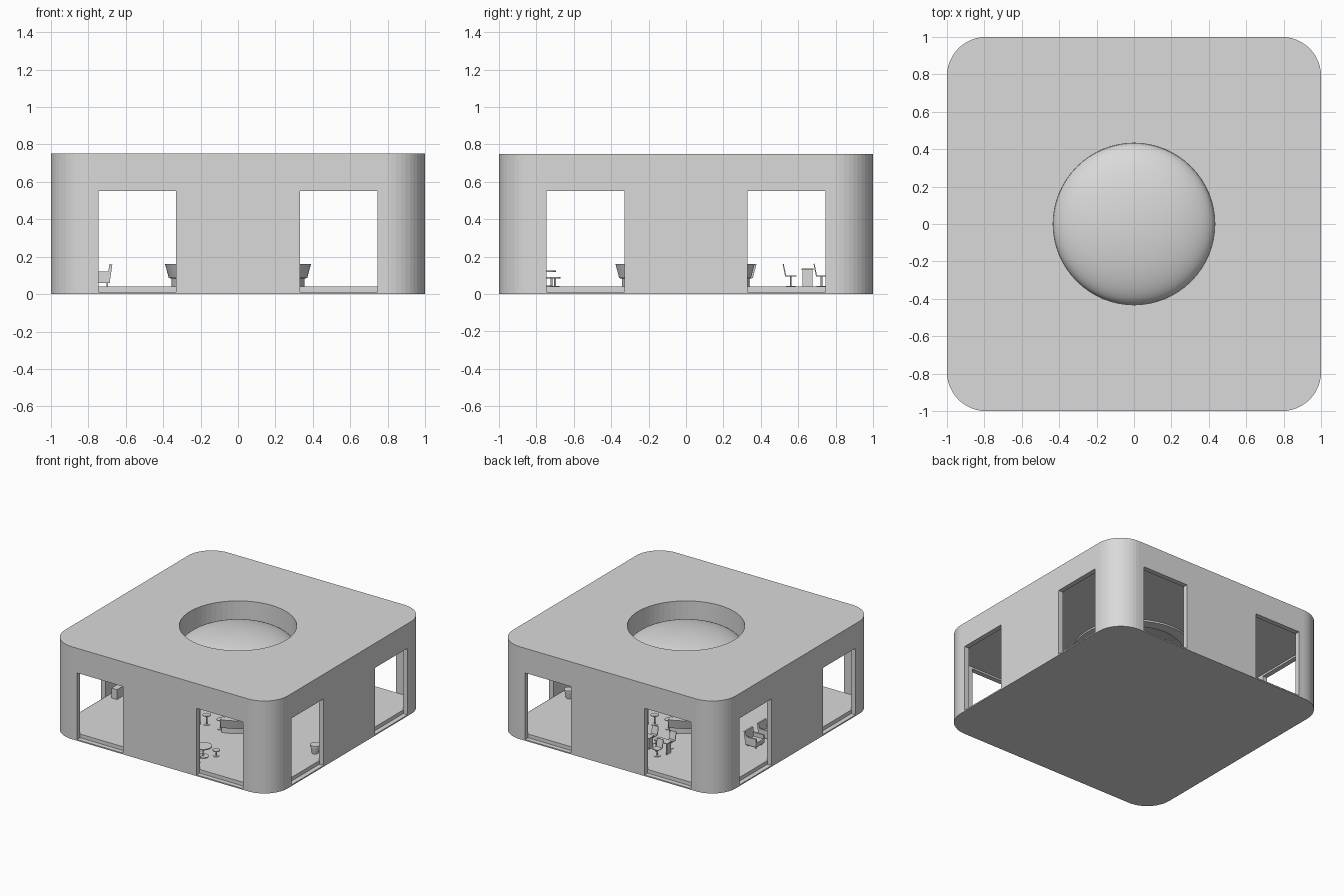
import bpy, bmesh, math
from mathutils import Matrix, Vector

if "Cube" in bpy.data.objects:
    bpy.data.objects.remove(bpy.data.objects["Cube"])

grey = bpy.data.materials.new("light_grey")
grey.diffuse_color = (0.7, 0.7, 0.7, 1)
grey.use_nodes = True
grey.node_tree.nodes["Principled BSDF"].inputs["Base Color"].default_value = grey.diffuse_color


def finish(name, bm, smooth=False):
    bmesh.ops.recalc_face_normals(bm, faces=bm.faces[:])
    me = bpy.data.meshes.new(name)
    bm.to_mesh(me)
    bm.free()
    me.materials.append(grey)
    ob = bpy.data.objects.new(name, me)
    bpy.context.collection.objects.link(ob)
    for p in me.polygons:
        p.use_smooth = smooth
    return ob


def rounded_slab(name, half, radius, z0, z1, seg=12):
    bm = bmesh.new()
    pts = []
    c = half - radius
    for i, (sx, sy) in enumerate([(1, 1), (-1, 1), (-1, -1), (1, -1)]):
        for k in range(seg + 1):
            a = math.pi / 2 * (i + k / seg)
            pts.append((sx * c + radius * math.cos(a), sy * c + radius * math.sin(a), z0))
    f = bm.faces.new([bm.verts.new(p) for p in pts])
    top = bmesh.ops.extrude_face_region(bm, geom=[f])["geom"]
    bmesh.ops.translate(bm, vec=(0, 0, z1 - z0), verts=[v for v in top if isinstance(v, bmesh.types.BMVert)])
    return finish(name, bm)


def add_box(bm, centre, size, tilt=0):
    m = Matrix.Translation(centre) @ Matrix.Rotation(tilt, 4, 'Y') @ Matrix.Diagonal((*size, 1))
    bmesh.ops.create_cube(bm, size=1, matrix=m)


def add_cyl(bm, x, y, z0, z1, r0, r1=None, seg=24):
    bmesh.ops.create_cone(bm, cap_ends=True, segments=seg, radius1=r0, radius2=r0 if r1 is None else r1,
                          depth=z1 - z0, matrix=Matrix.Translation((x, y, (z0 + z1) / 2)))


def cut(ob, cutter):
    mod = ob.modifiers.new("cut", 'BOOLEAN')
    mod.object, mod.operation, mod.solver = cutter, 'DIFFERENCE', 'EXACT'
    bpy.context.view_layer.objects.active = ob
    bpy.ops.object.modifier_apply(modifier=mod.name)
    bpy.data.objects.remove(cutter)


def lathe(bm, profile, a0, a1, seg):
    # sweep a closed (r, z) profile from a0 to a1 degrees
    rings = []
    for k in range(seg + 1):
        a = math.radians(a0 + (a1 - a0) * k / seg)
        rings.append([bm.verts.new((r * math.cos(a), r * math.sin(a), z)) for r, z in profile])
    n = len(profile)
    for p, q in zip(rings, rings[1:]):
        for i in range(n):
            bm.faces.new((p[i], p[(i + 1) % n], q[(i + 1) % n], q[i]))
    bm.faces.new(rings[0])
    bm.faces.new(rings[-1])


def place(bm, x, y, turn):
    bmesh.ops.transform(bm, matrix=Matrix.Translation((x, y, 0.04)) @ Matrix.Rotation(math.radians(turn), 4, 'Z'),
                        verts=bm.verts[:])


# outer shell: hollow room, roof opening, two openings in each wall
shell = rounded_slab("outer_shell", 1, 0.21, 0.004, 0.75)
cut(shell, rounded_slab("room_cutter", 0.96, 0.17, -0.1, 0.565))
bm = bmesh.new()
add_cyl(bm, 0, 0, 0.5, 0.9, 0.432, seg=64)
cut(shell, finish("roof_cutter", bm))
for axis in range(2):
    for s in (-1, 1):
        bm = bmesh.new()
        size = (0.415, 3, 0.54) if axis == 0 else (3, 0.415, 0.54)
        pos = (s * 0.5375, 0, 0.28) if axis == 0 else (0, s * 0.5375, 0.28)
        add_box(bm, pos, size)
        cut(shell, finish("opening_cutter", bm))

# ground plate and raised floor
rounded_slab("base_plate", 1, 0.21, 0, 0.004)
rounded_slab("floor", 0.962, 0.172, 0.004, 0.04)

# sunken dome below the roof opening, with its rim
bm = bmesh.new()
bmesh.ops.create_uvsphere(bm, u_segments=64, v_segments=32, radius=0.432,
                          matrix=Matrix.Translation((0, 0, 0.56)) @ Matrix.Diagonal((1, 1, 0.32, 1)))
bmesh.ops.delete(bm, geom=[v for v in bm.verts if v.co.z < 0.559], context='VERTS')
finish("dome", bm, True)
bm = bmesh.new()
lathe(bm, [(0.36, 0.552), (0.445, 0.552), (0.445, 0.566), (0.36, 0.566)], 0, 360, 64)
bmesh.ops.remove_doubles(bm, verts=bm.verts[:], dist=1e-5)
finish("dome_rim", bm)

# round bar counter in two arcs, with a floor ring
bar = [(0.355, 0.04), (0.355, 0.082), (0.37, 0.086), (0.39, 0.16), (0.335, 0.16), (0.335, 0.04)]
for i in range(2):
    bm = bmesh.new()
    lathe(bm, bar, -75 + 180 * i, 70 + 180 * i, 40)
    finish("bar_counter", bm)


def stool(x, y, h=0.05, r=0.028):
    bm = bmesh.new()
    add_cyl(bm, 0, 0, 0, 0.004, r * 0.8)
    add_cyl(bm, 0, 0, 0, h, 0.005, seg=12)
    add_cyl(bm, 0, 0, h - 0.006, h, r)
    place(bm, x, y, 0)
    finish("stool", bm)


def round_table(x, y):
    bm = bmesh.new()
    add_cyl(bm, 0, 0, 0, 0.006, 0.04)
    add_cyl(bm, 0, 0, 0, 0.08, 0.007, seg=12)
    add_cyl(bm, 0, 0, 0.078, 0.086, 0.065, seg=32)
    place(bm, x, y, 0)
    finish("round_table", bm)


def chair(x, y, turn):
    bm = bmesh.new()
    add_cyl(bm, 0, 0, 0, 0.004, 0.026)
    add_cyl(bm, 0, 0, 0, 0.056, 0.005, seg=12)
    add_box(bm, (0, 0, 0.057), (0.06, 0.055, 0.006))
    add_box(bm, (-0.034, 0, 0.09), (0.006, 0.055, 0.065), -0.2)
    place(bm, x, y, turn)
    finish("chair", bm)


def desk(x, y):
    bm = bmesh.new()
    for s in (-1, 1):
        add_box(bm, (s * 0.048, 0, 0.046), (0.006, 0.052, 0.092))
    add_box(bm, (0, 0, 0.093), (0.12, 0.066, 0.007))
    place(bm, x, y, 0)
    finish("desk", bm)


def armchair(x, y, turn):
    bm = bmesh.new()
    for sx in (-1, 1):
        for sy in (-1, 1):
            add_box(bm, (sx * 0.036, sy * 0.036, 0.01), (0.008, 0.008, 0.02))
    add_box(bm, (0, 0, 0.034), (0.1, 0.1, 0.032))
    add_box(bm, (-0.049, 0, 0.075), (0.016, 0.1, 0.09), -0.15)
    for s in (-1, 1):
        add_box(bm, (0.003, s * 0.048, 0.05), (0.094, 0.014, 0.064))
    place(bm, x, y, turn)
    finish("armchair", bm)


# cafe table with stools, front side
round_table(0.22, -0.76)
for x, y in ((0.295, -0.70), (0.14, -0.72), (0.24, -0.86)):
    stool(x, y)

# desks and chairs, back side
for x in (-0.25, -0.09):
    desk(x, 0.65)
    for y in (0.56, 0.725):
        chair(x, y, 90)

# stools in the gaps of the bar
for a in (-105, -80, 75, 100):
    stool(0.3 * math.cos(math.radians(a)), 0.3 * math.sin(math.radians(a)), 0.08, 0.03)

# lounge armchairs, left side
for y in (0.17, 0.0):
    armchair(-0.735, y, 180)

# planters, right side
for y in (0.27, -0.24):
    bm = bmesh.new()
    add_cyl(bm, 0, 0, 0, 0.055, 0.024, 0.034)
    add_cyl(bm, 0, 0, 0.055, 0.07, 0.038)
    place(bm, 0.86, y, 0)
    finish("planter", bm)

# cabinet by the left wall
bm = bmesh.new()
add_box(bm, (0, 0, 0.04), (0.05, 0.09, 0.08))
place(bm, -0.89, -0.27, 0)
finish("cabinet", bm)
